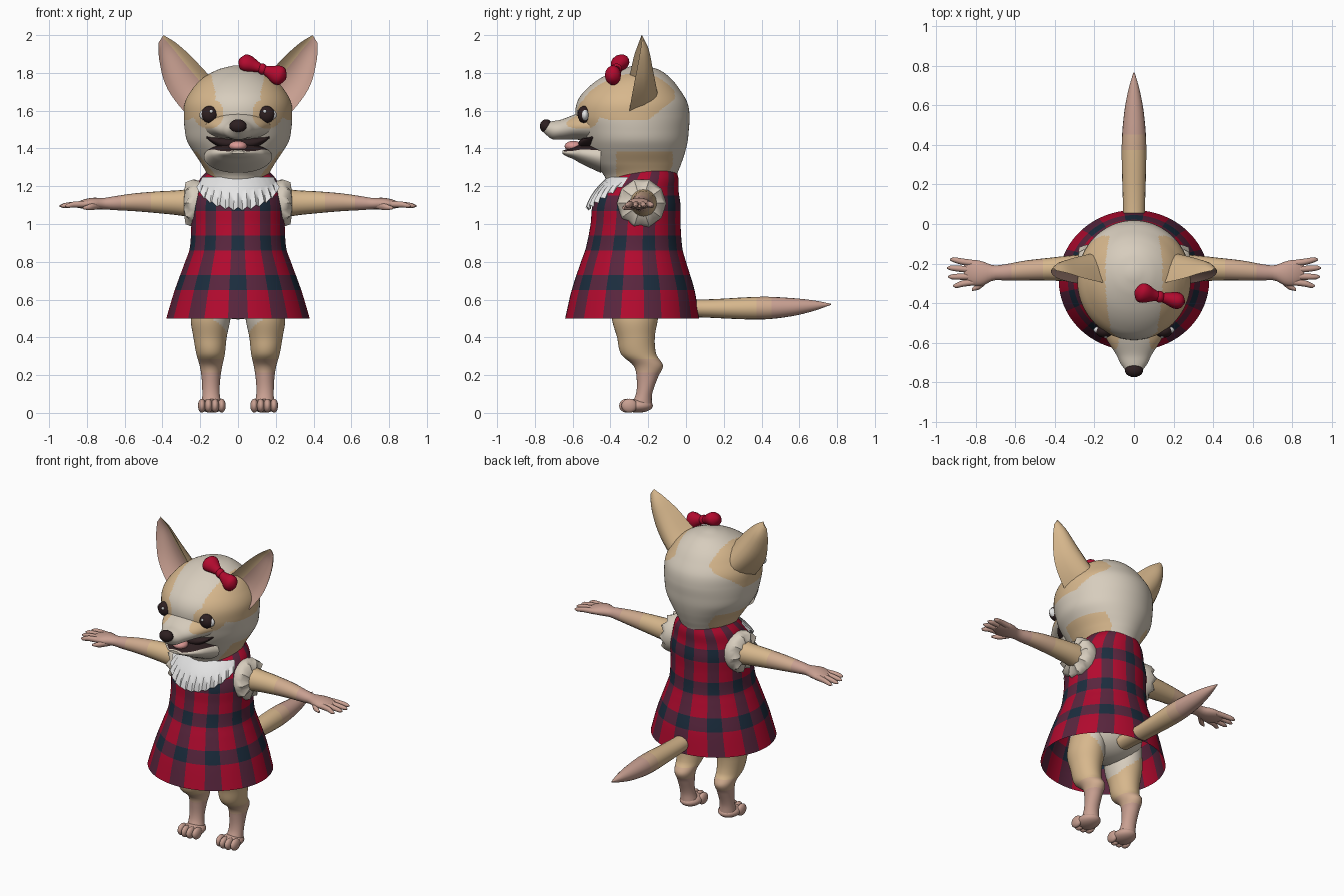
import bpy, bmesh, math
from mathutils import Vector

old = bpy.data.objects.get("Cube")
if old:
    bpy.data.objects.remove(old, do_unlink=True)

COLOURS = {
    "cream_fur": (.68, .61, .51), "tan_fur": (.68, .475, .265), "blush_fur": (.63, .41, .275),
    "pink_skin": (.58, .35, .285), "red_cloth": (.45, .003, .028), "plum_cloth": (.10, .019, .048),
    "navy_cloth": (.011, .026, .048), "white_cloth": (.78, .78, .78),
    "dark_brown": (.027, .014, .015), "tongue_pink": (.72, .32, .30)}
CREAM, TAN, BLUSH, PINK, RED, PLUM, NAVY, WHITE, DARK, TONGUE = range(10)
MATS = []
for name, rgb in COLOURS.items():
    m = bpy.data.materials.new(name)
    m.use_nodes = True
    m.diffuse_color = (*rgb, 1)
    m.node_tree.nodes["Principled BSDF"].inputs["Base Color"].default_value = (*rgb, 1)
    MATS.append(m)


def finish(name, bm, paint, mirror=False, closed=True):
    """Turn a bmesh into a smooth object; paint is a colour or a rule on face centres."""
    bmesh.ops.remove_doubles(bm, verts=bm.verts, dist=.0004)
    if closed:
        bmesh.ops.recalc_face_normals(bm, faces=bm.faces)
    picks = [paint(f.calc_center_median()) if callable(paint) else paint for f in bm.faces]
    used = sorted(set(picks))
    for f, p in zip(bm.faces, picks):
        f.material_index = used.index(p)
        f.smooth = True
    me = bpy.data.meshes.new(name)
    bm.to_mesh(me)
    bm.free()
    for p in used:
        me.materials.append(MATS[p])
    me.set_sharp_from_angle(angle=math.radians(45))
    ob = bpy.data.objects.new(name, me)
    bpy.context.collection.objects.link(ob)
    if mirror:
        ob.modifiers.new("mirror", "MIRROR")
    return ob


def sample(rows, t):
    """Smooth interpolation of rows whose first entry is the position."""
    i = max(k for k in range(len(rows) - 1) if rows[k][0] <= t + 1e-9 or k == 0)
    a, b = rows[i], rows[i + 1]
    p, n = rows[max(i - 1, 0)], rows[min(i + 2, len(rows) - 1)]
    h = b[0] - a[0]
    s = min(max((t - a[0]) / h, 0), 1)
    out = []
    for k in range(1, len(a)):
        ma, mb = (b[k] - p[k]) / (b[0] - p[0]) * h, (n[k] - a[k]) / (n[0] - a[0]) * h
        out.append((2*s**3 - 3*s*s + 1) * a[k] + (s**3 - 2*s*s + s) * ma
                   + (3*s*s - 2*s**3) * b[k] + (s**3 - s*s) * mb)
    return out


def skin(bm, rings, cyclic=True, caps=False):
    vs = [[bm.verts.new(p) for p in r] for r in rings]
    n = len(vs[0])
    for a, b in zip(vs, vs[1:]):
        for j in range(n if cyclic else n - 1):
            k = (j + 1) % n
            bm.faces.new((a[j], a[k], b[k], b[j]))
    if caps:
        bm.faces.new(vs[0])
        bm.faces.new(vs[-1])


def loft(name, axis, rows, paint, steps=16, segs=20, mirror=False, caps=True, start=0):
    """Rows are (position, centre1, centre2, radius1, radius2) along an axis."""
    bm, rings = bmesh.new(), []
    for i in range(steps + 1):
        t = rows[0][0] + (rows[-1][0] - rows[0][0]) * i / steps
        c1, c2, r1, r2 = sample(rows, t)
        ring = []
        for j in range(segs):
            a = start + math.tau * j / segs
            q = [c1 + max(r1, 0) * math.cos(a), c2 + max(r2, 0) * math.sin(a)]
            q.insert("xyz".index(axis), t)
            ring.append(q)
        rings.append(ring)
    skin(bm, rings, caps=caps)
    return finish(name, bm, paint, mirror)


def ball(name, loc, size, paint, mirror=False):
    bm = bmesh.new()
    bmesh.ops.create_uvsphere(bm, u_segments=20, v_segments=12, radius=1)
    for v in bm.verts:
        v.co = Vector(loc) + Vector(size) * v.co
    return finish(name, bm, paint, mirror)


# Head with tan patches around the eyes, ears and neck sides
def head_paint(c):
    x, y, z = abs(c.x), c.y, c.z
    if y < -.4 and math.hypot(x - .155, z - 1.585) < .08:
        return TAN
    edge = 1.55 + max(0, y + .2) * .8 + max(0, -y - .4) * .25
    if x > .12 + max(0, z - 1.7) * .25 and z > edge and y < -.06:
        return TAN
    return TAN if z < 1.385 and x > .11 and -.37 < y < -.07 else CREAM


loft("head", "z", [
    (1.12, 0, -.23, .15, .17), (1.25, 0, -.24, .16, .19), (1.32, 0, -.257, .195, .232),
    (1.38, 0, -.263, .235, .258), (1.44, 0, -.268, .27, .277), (1.5, 0, -.275, .282, .29),
    (1.57, 0, -.283, .287, .302), (1.64, 0, -.285, .282, .293), (1.7, 0, -.283, .252, .258),
    (1.77, 0, -.268, .19, .188), (1.82, 0, -.25, .1, .1), (1.84, 0, -.25, .02, .02)],
    head_paint, steps=144, segs=180)

# Muzzle over an open jaw whose upper side is dark
JAW = [(-.655, 0, 1.38, .035, .008), (-.63, 0, 1.377, .07, .02), (-.6, 0, 1.375, .1, .03),
       (-.55, 0, 1.372, .14, .055), (-.45, 0, 1.355, .18, .085)]


def jaw_paint(c):
    _, cz, _, rz = sample(JAW, c.y)
    return DARK if c.y > -.645 and c.z > cz + .45 * rz else CREAM


loft("muzzle", "y", [(-.755, 0, 1.51, .03, .025), (-.71, 0, 1.497, .065, .047),
     (-.66, 0, 1.5, .09, .053), (-.58, 0, 1.515, .14, .068), (-.45, 0, 1.522, .2, .095)],
     head_paint, steps=50, segs=80)
loft("lower_jaw", "y", JAW, jaw_paint, steps=40, segs=60)
loft("mouth", "x", [(0, -.52, 1.425, .05, .035), (.08, -.515, 1.43, .05, .03),
     (.13, -.5, 1.442, .045, .017), (.168, -.475, 1.46, .03, .005)], DARK, mirror=True)
ball("tongue", (0, -.595, 1.412), (.048, .048, .028), TONGUE)
ball("nose", (0, -.74, 1.518), (.046, .034, .036), DARK)

# Eyes
ball("eye_whites", (.15, -.536, 1.578), (.055, .024, .036), WHITE, mirror=True)
ball("eyes", (.15, -.54, 1.58), (.045, .034, .045), DARK, mirror=True)
ball("eye_glints", (.142, -.572, 1.596), (.009, .006, .009), WHITE, mirror=True)

# Ears: (t, inner x, inner z, outer x, outer z, front y, cup depth, back depth)
EAR = [(0, .10, 1.74, .22, 1.53, -.31, .05, .17), (1, .165, 1.80, .315, 1.63, -.295, .06, .14),
       (2, .25, 1.89, .385, 1.74, -.275, .05, .10), (3, .33, 1.96, .417, 1.87, -.25, .03, .055),
       (4, .395, 2.0, .42, 1.96, -.235, .003, .01)]
bm, rings = bmesh.new(), []
for i in range(17):
    xi, zi, xo, zo, y, cup, back = sample(EAR, i / 4)
    loop = [(j / 8, cup) for j in range(9)] + [(j / 8, back) for j in range(7, 0, -1)]
    rings.append([(xi + (xo - xi) * u, y + d * (1 - (2*u - 1)**2)**.8, zi + (zo - zi) * u)
                  for u, d in loop])
skin(bm, rings, caps=True)
ears = finish("ears", bm, TAN, mirror=True)
ears.data.materials.append(MATS[PINK])
for f in ears.data.polygons:
    if f.index < 256 and 2 <= f.index % 16 < 8:
        f.material_index = 1

# Hair bow: two flared lobes and a knot
BOW = Vector((.13, -.368, 1.82))
for side, name in ((-1, "bow_right_lobe"), (1, "bow_left_lobe")):
    lobe = loft(name, "x", [(0, 0, 0, .02, .02), (.04, 0, 0, .03, .033), (.085, 0, 0, .042, .052),
                (.115, 0, 0, .037, .045), (.135, 0, 0, .01, .012)], RED, segs=14)
    lobe.rotation_mode = "QUATERNION"
    lobe.rotation_quaternion = Vector((1, 0, 0)).rotation_difference(
        Vector((.9 * side, -.2 * side, -.35 * side)))
    lobe.location = BOW
ball("bow_knot", BOW, (.026, .03, .03), RED)

# Plaid dress
DRESS = [(.5, 0, -.285, .38, .355), (.65, 0, -.28, .335, .325), (.8, 0, -.278, .28, .278),
         (.87, 0, -.275, .256, .256), (1.0, 0, -.267, .247, .238), (1.1, 0, -.262, .246, .233),
         (1.18, 0, -.25, .225, .21), (1.24, 0, -.225, .2, .185), (1.28, 0, -.21, .165, .16)]


def plaid(c):
    _, cy, rx, ry = sample(DRESS, c.z)
    a = math.degrees(math.atan2((c.y - cy) / ry, c.x / rx)) + 90
    across = (a + 8) % 36 < 16
    band = c.z > .6 and (c.z - .65) % .21 < .08
    return NAVY if across and band else PLUM if across or band else RED


loft("plaid_dress", "z", DRESS, plaid, steps=78, segs=90, caps=False, start=math.radians(-98))

# Pleated collar fanned over the dress front
bm, rings = bmesh.new(), []
for i in range(6):
    t = i / 5
    ring = []
    for j in range(27):
        a = math.radians(-65 + 130 * j / 26)
        z = 1.25 - t * (.045 + .135 * math.cos(1.3 * a)) + (.018 * t if j % 2 else 0)
        _, cy, rx, ry = sample(DRESS, z)
        off = .014 + t * (.02 if j % 2 else 0)
        ring.append(((rx + off) * math.sin(a), cy - (ry + off) * math.cos(a), z))
    rings.append(ring)
skin(bm, rings, cyclic=False)
finish("pleated_collar", bm, WHITE, closed=False)

# Frayed cuffs around the shoulders
bm, rings = bmesh.new(), []
for x, r, wave in ((.19, .115, 0), (.235, .128, .006), (.268, .112, .01), (.285, .06, 0)):
    rings.append([(x + wave * (-1)**j, -.235 + (r + wave * (-1)**j * .5) * math.cos(math.tau*j/20),
                   1.11 + (r + wave * (-1)**j * .5) * math.sin(math.tau*j/20)) for j in range(20)])
skin(bm, rings)
finish("shoulder_cuffs", bm, CREAM, mirror=True)


# Limbs fade from tan to pink
def fade(axis, start, end):
    def rule(c):
        t = (c["xyz".index(axis)] - start) / (end - start)
        return TAN if t < 0 else BLUSH if t < 1 else PINK
    return rule


loft("arms", "x", [
    (.18, -.23, 1.11, .08, .09), (.3, -.225, 1.112, .068, .068), (.42, -.228, 1.115, .058, .058),
    (.55, -.235, 1.115, .05, .047), (.66, -.245, 1.11, .04, .036), (.71, -.247, 1.108, .038, .03),
    (.77, -.25, 1.108, .062, .031), (.82, -.245, 1.105, .064, .024), (.86, -.24, 1.1, .04, .012)],
    fade("x", .46, .62), steps=34, mirror=True)
for k, (y0, y1, tip) in enumerate([(-.2, -.18, .93), (-.232, -.222, .945),
                                   (-.265, -.267, .94), (-.292, -.312, .915)]):
    loft(f"fingers_{k + 1}", "x", [(.8, y0, 1.105, .017, .018), (.87, (y0 + y1) / 2, 1.103, .016, .016),
         (tip - .015, y1, 1.097, .012, .012), (tip, y1, 1.095, .004, .004)], PINK, 8, 10, True)
loft("thumbs", "x", [(.73, -.265, 1.1, .02, .02), (.78, -.31, 1.09, .019, .018),
     (.82, -.332, 1.085, .007, .007)], PINK, 8, 10, True)


# Hips, legs with cream inner thighs, and paws
def leg_paint(c):
    inner = c.z > .43 and abs(c.x) < .06 + (c.z - .43)
    return CREAM if inner else fade("z", .28, .21)(c)


ball("hips", (0, -.24, .655), (.22, .18, .16), CREAM)
loft("legs", "z", [
    (.03, .138, -.24, .055, .06), (.1, .143, -.222, .046, .043), (.19, .143, -.205, .05, .057),
    (.25, .143, -.2, .06, .078), (.31, .145, -.25, .075, .093), (.4, .148, -.265, .088, .1),
    (.5, .145, -.27, .105, .122), (.64, .13, -.26, .1, .13)],
    leg_paint, steps=60, segs=40, mirror=True)
ball("paws", (.138, -.255, .038), (.066, .08, .037), PINK, mirror=True)
for k in range(4):
    ball(f"toes_{k + 1}", (.086 + .035 * k, -.3 - .012 * (k in (1, 2)), .038),
         (.021, .042, .037), PINK, mirror=True)

# Tail
loft("tail", "y", [(-.1, 0, .56, .05, .045), (.1, 0, .553, .056, .048), (.4, 0, .555, .062, .06),
     (.56, 0, .56, .05, .048), (.68, 0, .568, .028, .027), (.767, 0, .575, .003, .003)],
     fade("y", .38, .46), steps=44)
